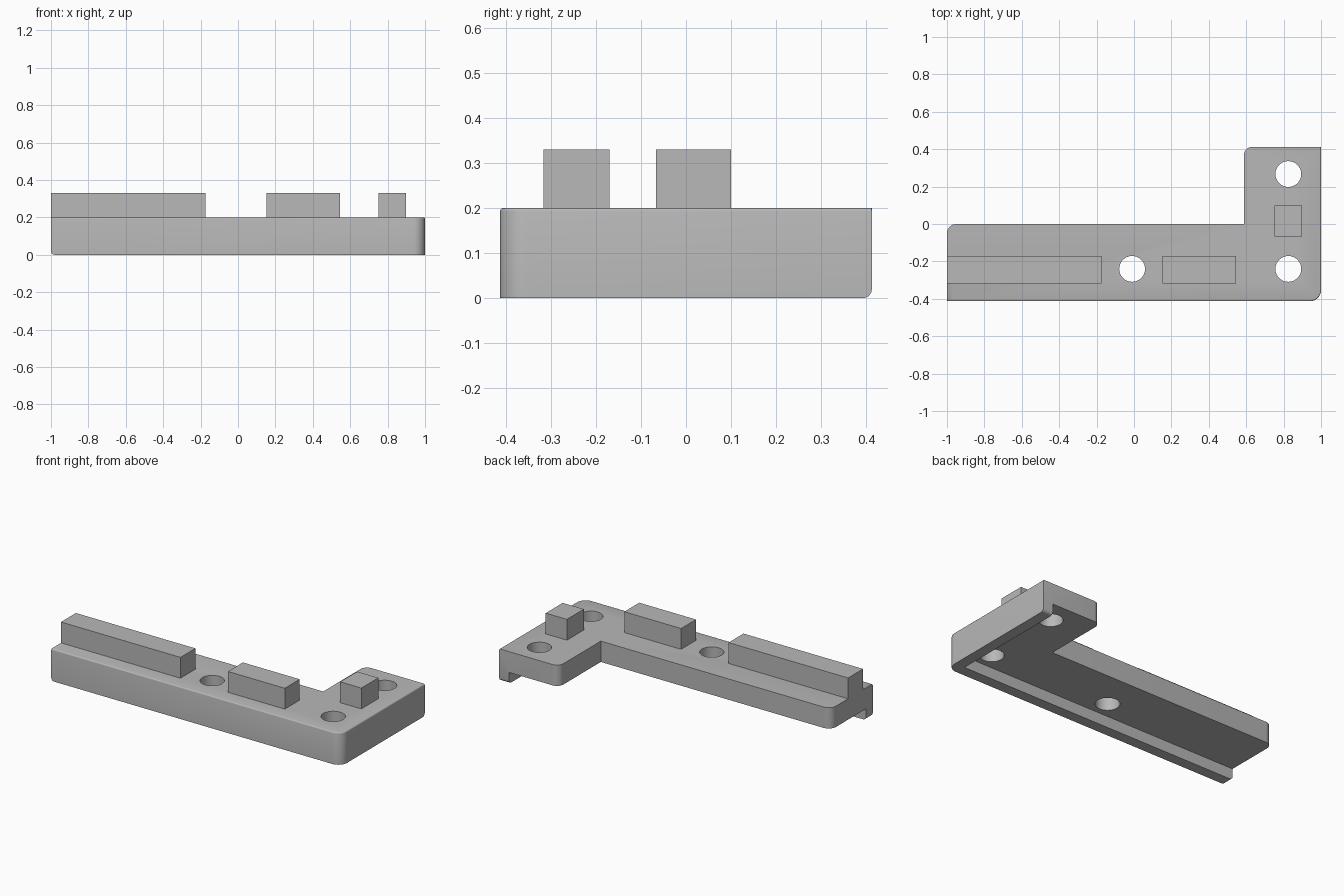
import bpy
import bmesh
from math import radians

default = bpy.data.objects.get("Cube")
if default:
    bpy.data.objects.remove(default, do_unlink=True)

TOP, FLOOR, LIP = 0.2, 0.07, 0.068
FRONT, BACK = -0.413, 0.413
STEP_X = 0.588

grey = bpy.data.materials.new("plain grey")
grey.use_nodes = True
colour = (0.48, 0.48, 0.48, 1)
grey.diffuse_color = colour
grey.node_tree.nodes["Principled BSDF"].inputs["Base Color"].default_value = colour


def add_object(name, bm):
    bmesh.ops.recalc_face_normals(bm, faces=bm.faces)
    mesh = bpy.data.meshes.new(name)
    bm.to_mesh(mesh)
    bm.free()
    mesh.materials.append(grey)
    obj = bpy.data.objects.new(name, mesh)
    bpy.context.collection.objects.link(obj)
    return obj


def prism(name, outline, z0, z1, rounding=()):
    """Extrude an outline upwards, rounding chosen corners (x, y, radius)."""
    bm = bmesh.new()
    face = bm.faces.new([bm.verts.new((x, y, z0)) for x, y in outline])
    moved = bmesh.ops.extrude_face_region(bm, geom=[face])["geom"]
    for v in moved:
        if isinstance(v, bmesh.types.BMVert):
            v.co.z = z1
    for x, y, radius in rounding:
        edges = [e for e in bm.edges
                 if all(abs(v.co.x - x) + abs(v.co.y - y) < 1e-4 for v in e.verts)]
        bmesh.ops.bevel(bm, geom=edges, offset=radius, segments=10,
                        profile=0.5, affect='EDGES')
    return add_object(name, bm)


def ell(left, right, front, back, step_x, step_y):
    return [(left, front), (right, front), (right, back),
            (step_x, back), (step_x, step_y), (left, step_y)]


def box(name, x0, x1, y0, y1, z0, z1):
    return prism(name, [(x0, y0), (x1, y0), (x1, y1), (x0, y1)], z0, z1)


def cut(target, cutter):
    mod = target.modifiers.new("cut", 'BOOLEAN')
    mod.operation = 'DIFFERENCE'
    mod.solver = 'EXACT'
    mod.object = cutter
    bpy.context.view_layer.objects.active = target
    bpy.ops.object.modifier_apply(modifier=mod.name)
    bpy.data.objects.remove(cutter, do_unlink=True)


# L-shaped bracket body with rounded corners
bracket = prism("bracket_plate", ell(-1, 1, FRONT, BACK, STEP_X, 0), 0, TOP,
                [(1, FRONT, 0.06), (STEP_X, BACK, 0.045), (-1, 0, 0.05)])

# Underside pocket, leaving a lip along the front and the left side
cut(bracket, prism("pocket_cutter",
                   ell(-1.2, 1 - LIP, FRONT + LIP, 0.6, 0.4, 0.2), -0.1, FLOOR))

# Screw holes
for hx, hy in [(-0.01, -0.24), (0.825, -0.24), (0.825, 0.267)]:
    bm = bmesh.new()
    bmesh.ops.create_cone(bm, cap_ends=True, segments=48, radius1=0.069,
                          radius2=0.069, depth=1)
    bmesh.ops.translate(bm, verts=bm.verts, vec=(hx, hy, 0))
    cut(bracket, add_object("hole_cutter", bm))

# Rounded lower ends of the lip and a fine softened upper outer edge
bm = bmesh.new()
bm.from_mesh(bracket.data)


def lip_end(e):
    a, b = (v.co for v in e.verts)
    return max(a.z, b.z) < 1e-4 and (max(a.x, b.x) < -0.999
                                     or min(a.y, b.y) > BACK - 1e-3)


def outer_top(e):
    a, b = (v.co for v in e.verts)
    if min(a.z, b.z) < TOP - 1e-4:
        return False
    mid = (a + b) / 2
    corner = mid.x > 0.935 and mid.y < FRONT + 0.065
    return len(e.link_faces) == 2 and (
        max(a.y, b.y) < FRONT + 1e-3 or min(a.x, b.x) > 0.999 or corner)


for rule, size, steps in [(lip_end, 0.02, 5), (outer_top, 0.007, 3)]:
    bmesh.ops.bevel(bm, geom=[e for e in bm.edges if rule(e)], offset=size,
                    segments=steps, profile=0.5, affect='EDGES')
bm.to_mesh(bracket.data)
bm.free()

# Raised locating blocks
RISE = 0.33
box("long_rail", -1, -0.175, -0.317, -0.17, TOP, RISE)
box("short_rail", 0.153, 0.545, -0.317, -0.17, TOP, RISE)
box("square_peg", 0.752, 0.898, -0.067, 0.1, TOP, RISE)

# Smooth the rounded surfaces, keep edges crisp
bpy.ops.object.select_all(action='DESELECT')
bracket.select_set(True)
bpy.context.view_layer.objects.active = bracket
bpy.ops.object.shade_smooth_by_angle(angle=radians(32))
